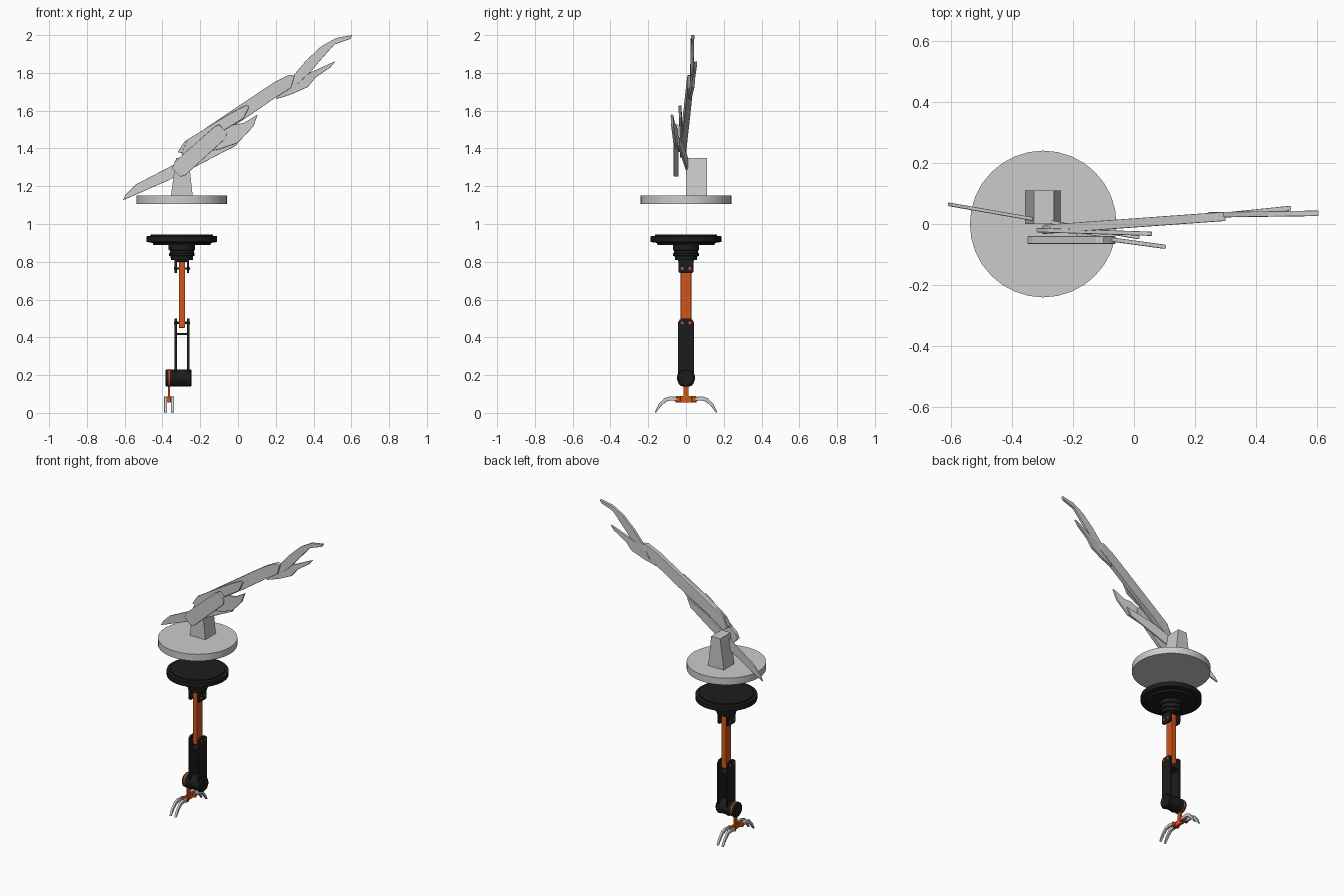
import bpy, bmesh
from math import pi, cos, sin
from mathutils import Vector

if "Cube" in bpy.data.objects:
    bpy.data.objects.remove(bpy.data.objects["Cube"])

CX = -0.297  # axis of the stand


def mat(name, rgb):
    m = bpy.data.materials.new(name)
    m.diffuse_color = (*rgb, 1)
    m.use_nodes = True
    m.node_tree.nodes["Principled BSDF"].inputs["Base Color"].default_value = m.diffuse_color
    return m


BLACK = mat("black_plastic", (0.012, 0.012, 0.013))
ORANGE = mat("orange_paint", (0.65, 0.09, 0.01))


def finish(name, bm, m=None, bevel=0, smooth=False):
    bmesh.ops.recalc_face_normals(bm, faces=bm.faces)
    me = bpy.data.meshes.new(name)
    bm.to_mesh(me)
    bm.free()
    ob = bpy.data.objects.new(name, me)
    bpy.context.collection.objects.link(ob)
    if m:
        me.materials.append(m)
    if bevel:
        b = ob.modifiers.new("bevel", 'BEVEL')
        b.width, b.segments = bevel, 2
    if smooth:
        bpy.ops.object.select_all(action='DESELECT')
        ob.select_set(True)
        bpy.context.view_layer.objects.active = ob
        bpy.ops.object.shade_smooth_by_angle()
    return ob


def prism(name, a, b, m=None, bevel=0, smooth=False):
    """Solid between two matching loops of points."""
    bm = bmesh.new()
    va, vb = [bm.verts.new(p) for p in a], [bm.verts.new(p) for p in b]
    n = len(va)
    bm.faces.new(va)
    bm.faces.new(vb[::-1])
    for i in range(n):
        bm.faces.new((va[i], va[(i + 1) % n], vb[(i + 1) % n], vb[i]))
    return finish(name, bm, m, bevel, smooth)


def box(name, x, y, z, m=None, bevel=0):
    loop = [(x[0], y[0]), (x[1], y[0]), (x[1], y[1]), (x[0], y[1])]
    return prism(name, [(*p, z[0]) for p in loop], [(*p, z[1]) for p in loop], m, bevel)


def lathe(name, centre, prof, axis='Z', m=None, n=40):
    """Stack of rings (radius, position) around an axis."""
    bm = bmesh.new()
    rings = []
    for r, h in prof:
        ring = []
        for i in range(n):
            u, v = r * cos(2 * pi * i / n), r * sin(2 * pi * i / n)
            p = (u, v, h) if axis == 'Z' else (h, u, v)
            ring.append(bm.verts.new(Vector(centre) + Vector(p)))
        rings.append(ring)
    bm.faces.new(rings[0])
    bm.faces.new(rings[-1])
    for a, b in zip(rings, rings[1:]):
        for i in range(n):
            bm.faces.new((a[i], a[(i + 1) % n], b[(i + 1) % n], b[i]))
    return finish(name, bm, m, 0, True)


def plate(name, outline, y0, y1, t):
    """Flat blade drawn in xz, slanting in y from its left to its right end."""
    xs = [p[0] for p in outline]
    lo, hi = min(xs), max(xs)
    ys = [y0 + (y1 - y0) * (x - lo) / (hi - lo) for x in xs]
    front = [(x, y - t / 2, z) for (x, z), y in zip(outline, ys)]
    back = [(x, y + t / 2, z) for (x, z), y in zip(outline, ys)]
    return prism(name, front, back, None, 0.003)


# upper stand
lathe("base_disc", (CX, 0, 0), [(0.24, 1.105), (0.24, 1.15)], n=32)
post = [(-0.355, 1.15), (-0.24, 1.15), (-0.262, 1.35), (-0.328, 1.35)]
prism("post", [(x, 0, z) for x, z in post], [(x, 0.11, z) for x, z in post])
plate("clamp_bar", [(-.35, 1.295), (-.335, 1.33), (-.125, 1.515), (-.10, 1.527), (-.06, 1.485),
                    (-.064, 1.455), (-.28, 1.257), (-.305, 1.25)], -.0525, -.0525, .025)

# overlapping blades of the wing-like arm
plate("tail_blade", [(-.61, 1.125), (-.595, 1.155), (-.54, 1.21), (-.30, 1.335), (-.16, 1.41),
                     (.02, 1.47), (-.01, 1.415), (-.05, 1.395), (-.26, 1.285), (-.36, 1.235)],
      .065, -.045, .012)
plate("lower_blade", [(-.19, 1.38), (-.10, 1.48), (-.03, 1.525), (.03, 1.535), (.105, 1.58),
                      (.08, 1.515), (.0, 1.43), (-.1, 1.395)], -.035, -.075, .014)
plate("middle_blade", [(-.32, 1.38), (-.28, 1.44), (-.05, 1.58), (.04, 1.628), (.06, 1.622),
                       (.03, 1.56), (-.1, 1.48), (-.25, 1.37)], -.02, -.032, .014)
plate("arm_blade", [(-.3, 1.37), (-.27, 1.44), (-.16, 1.515), (.07, 1.67), (.19, 1.75), (.27, 1.79),
                    (.30, 1.785), (.28, 1.72), (.2, 1.67), (.04, 1.56), (-.15, 1.44), (-.27, 1.35)],
      -.018, .025, .03)
plate("upper_finger", [(.24, 1.70), (.28, 1.77), (.36, 1.865), (.44, 1.94), (.52, 1.985), (.605, 2.0),
                       (.595, 1.98), (.51, 1.95), (.43, 1.86), (.38, 1.80), (.32, 1.745)],
      .03, .035, .018)
plate("lower_finger", [(.20, 1.66), (.23, 1.71), (.31, 1.775), (.40, 1.81), (.515, 1.862), (.49, 1.83),
                       (.41, 1.775), (.37, 1.725), (.28, 1.685)], .02, .052, .016)

# motor head under the disc
lathe("motor_disc", (CX, 0, 0), [(.15, .888), (.155, .90), (.187, .905), (.187, .935), (.165, .937),
                                 (.165, .945)], m=BLACK)
lathe("motor_hub", (CX, 0, 0), [(.058, .81), (.06, .83), (.068, .832), (.068, .845), (.063, .847),
                                (.063, .86), (.070, .862), (.070, .89)], m=BLACK)
box("fork_block", (CX - .035, CX + .035), (-.042, .042), (.80, .82), BLACK, .003)


def capsule(name, x, w, z0, z1, r, m):
    """Side plate in yz with rounded corners."""
    pts = []
    for cy, cz, a0 in ((w - r, z1 - r, 0), (r - w, z1 - r, 90), (r - w, z0 + r, 180), (w - r, z0 + r, 270)):
        for k in range(5):
            a = (a0 + k * 22.5) * pi / 180 + .0001
            pts.append((cy + r * cos(a), cz + r * sin(a)))
    return prism(name, [(x - .006, *p) for p in pts], [(x + .006, *p) for p in pts], m, 0, True)


# upper and lower arm links, mirrored side plates and bolts
for s, side in ((-1, "left"), (1, "right")):
    capsule("upper_fork_" + side, CX + s * .032, .041, .74, .82, .012, BLACK)
    capsule("forearm_" + side, CX + s * .033, .042, .14, .50, .026, BLACK)
    for z in (.765, .477):
        for y in (-.02, .02):
            lathe("bolt_" + side, (CX + s * .037, y, z), [(.008, -.006), (.008, .006)], 'X', ORANGE, 12)
box("upper_link", (CX - .016, CX + .016), (-.028, .028), (.45, .80), ORANGE, .003)
for z in (.765, .477):
    for y in (-.02, .02):
        lathe("link_pin", (CX, y, z), [(.006, -.035), (.006, .035)], 'X', BLACK, 12)
box("forearm_brace", (CX - .034, CX + .034), (-.036, .036), (.412, .422), BLACK)

# wrist motor
lathe("wrist_motor", (0, 0, .185), [(.04, -.385), (.046, -.380), (.046, -.252), (.04, -.246)], 'X', BLACK)
lathe("wrist_ring", (0, 0, .185), [(.048, -.369), (.048, -.361)], 'X', ORANGE)
box("wrist_stem", (-.371, -.359), (-.013, .013), (.07, .20), ORANGE)
box("claw_base", (-.374, -.356), (-.055, .055), (.055, .09), ORANGE, .003)
for y in (-.04, .04):
    box("claw_hinge", (-.392, -.338), (y - .01, y + .01), (.06, .085), ORANGE, .003)

# four curved claws
claw = [(.035, .062), (.035, .082), (.085, .088), (.115, .078), (.145, .045), (.166, .004),
        (.160, .0), (.132, .036), (.105, .06), (.08, .066)]
for x in (-.383, -.347):
    for s in (-1, 1):
        prism("claw", [(x - .008, s * y, z) for y, z in claw], [(x + .008, s * y, z) for y, z in claw], None, .003)
